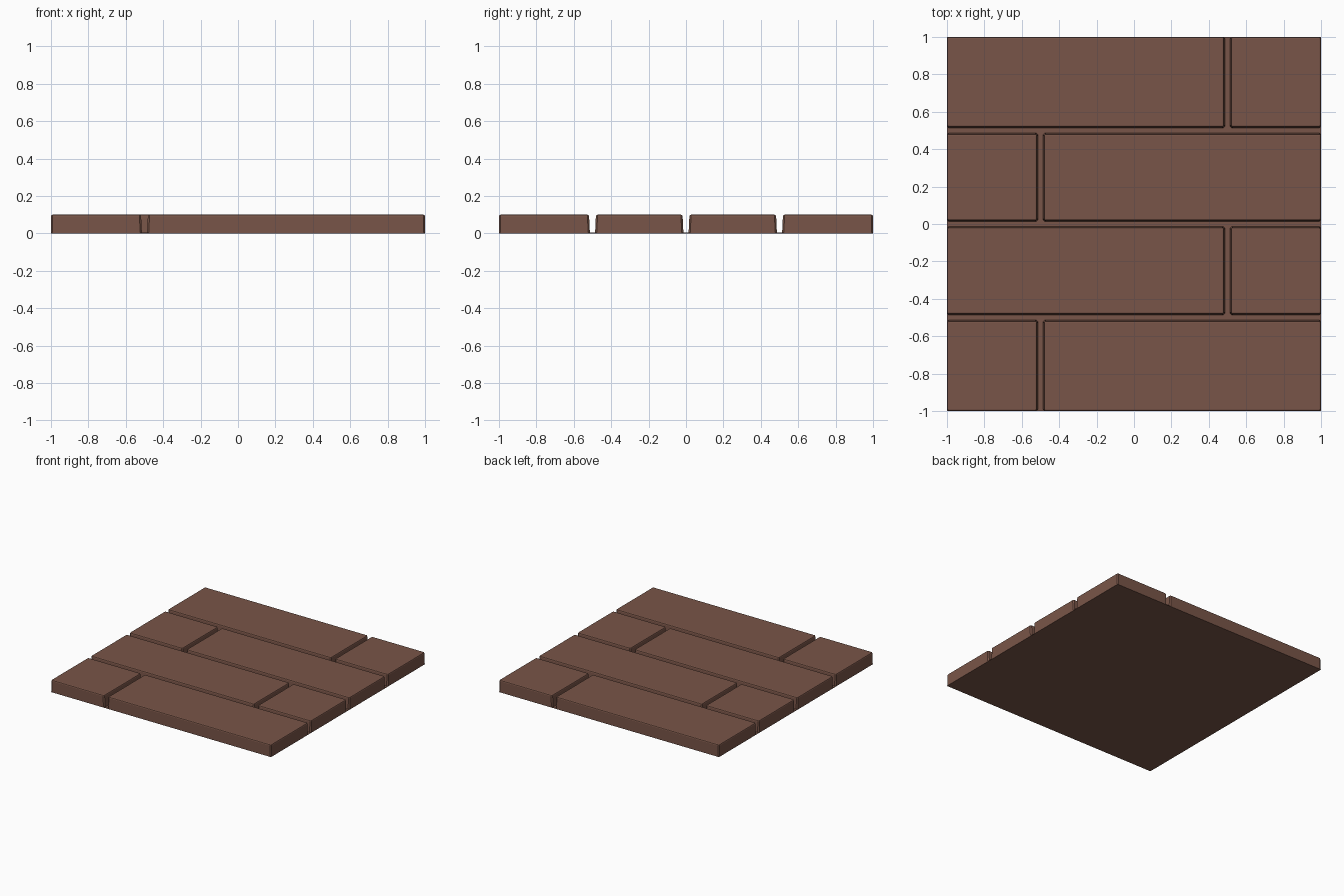
import bpy, bmesh

if "Cube" in bpy.data.objects:
    bpy.data.objects.remove(bpy.data.objects["Cube"])

brown = bpy.data.materials.new("brown wood")
brown.diffuse_color = (0.191, 0.0908, 0.0648, 1)
brown.use_nodes = True
brown.node_tree.nodes["Principled BSDF"].inputs["Base Color"].default_value = brown.diffuse_color

BASE, TOP, BEV = 0.004, 0.10, 0.009
GAP_LOW, GAP_TOP = 0.014, 0.018   # groove half widths at floor and near top


def finish(bm, name):
    bmesh.ops.recalc_face_normals(bm, faces=bm.faces)
    me = bpy.data.meshes.new(name)
    bm.to_mesh(me)
    bm.free()
    me.materials.append(brown)
    ob = bpy.data.objects.new(name, me)
    bpy.context.collection.objects.link(ob)


def plank(name, x0, x1, y0, y1):
    """Plank with tapered groove sides, chamfered corners and bevelled top."""
    bm = bmesh.new()

    def ring(z, gap, inset, c):
        def edge(v, sign):
            g = 0 if abs(v) == 1 else gap
            return v + sign * (g + inset)
        a, b, d, e = edge(x0, 1), edge(x1, -1), edge(y0, 1), edge(y1, -1)
        pts = [(a + c, d), (b - c, d), (b, d + c), (b, e - c),
               (b - c, e), (a + c, e), (a, e - c), (a, d + c)]
        return [bm.verts.new((x, y, z)) for x, y in pts]

    rings = [ring(BASE, GAP_LOW, 0, BEV),
             ring(TOP - BEV, GAP_TOP, 0, BEV),
             ring(TOP - BEV * 0.3, GAP_TOP, BEV * 0.3, BEV * 0.7),
             ring(TOP, GAP_TOP, BEV, 0.002)]
    for lo, hi in zip(rings, rings[1:]):
        for i in range(8):
            j = (i + 1) % 8
            bm.faces.new((lo[i], lo[j], hi[j], hi[i]))
    bm.faces.new(rings[-1])
    bm.faces.new(rings[0][::-1])
    finish(bm, name)


# thin backing sheet forming the groove floor and underside
bm = bmesh.new()
bmesh.ops.create_cube(bm, size=1)
for v in bm.verts:
    v.co = (v.co.x * 2, v.co.y * 2, (v.co.z + 0.5) * BASE)
finish(bm, "backing_sheet")

# four staggered rows, two planks each
for row in range(4):
    y0 = -1 + row * 0.5
    joint = -0.5 if row % 2 == 0 else 0.5
    plank(f"plank_{row + 1}_left", -1, joint, y0, y0 + 0.5)
    plank(f"plank_{row + 1}_right", joint, 1, y0, y0 + 0.5)
